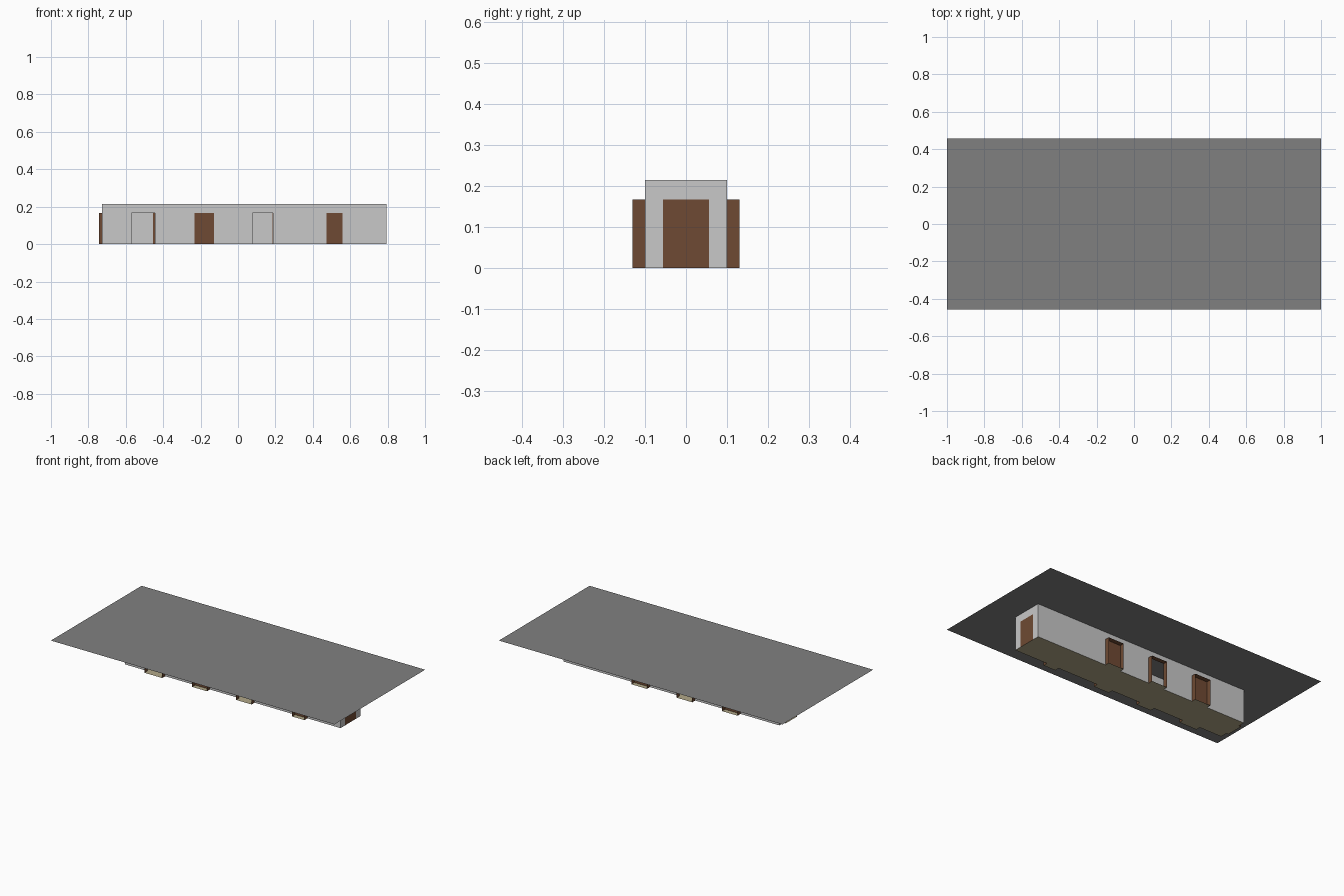
import bpy

if "Cube" in bpy.data.objects:
    bpy.data.objects.remove(bpy.data.objects["Cube"])

# Main sizes
X0, X1, W, H = -0.728, 0.793, 0.10, 0.215   # corridor ends, half width, height
DOOR_H = 0.167
DEPTH = 0.03                                # depth of the side door recesses


def srgb(r, g, b):
    lin = [((c / 255 + 0.055) / 1.055) ** 2.4 for c in (r, g, b)]
    return (*lin, 1.0)


def material(name, rgb):
    m = bpy.data.materials.new(name)
    m.diffuse_color = srgb(*rgb)
    m.use_nodes = True
    m.node_tree.nodes["Principled BSDF"].inputs["Base Color"].default_value = m.diffuse_color
    return m


WALL = material("pale_grey_wall", (200, 200, 200))
WOOD = material("brown_wood", (111, 74, 51))
FLOOR = material("beige_floor", (178, 168, 136))
CEIL = material("grey_ceiling", (128, 128, 128))


def sheets(name, quads, mat):
    """One object made of separate flat four-cornered sheets."""
    verts = [p for q in quads for p in q]
    faces = [tuple(range(i, i + 4)) for i in range(0, len(verts), 4)]
    me = bpy.data.meshes.new(name)
    me.from_pydata(verts, [], faces)
    me.materials.append(mat)
    ob = bpy.data.objects.new(name, me)
    bpy.context.collection.objects.link(ob)
    return ob


def flat(x0, x1, y0, y1, z):
    return [(x0, y0, z), (x1, y0, z), (x1, y1, z), (x0, y1, z)]


def build_side(name, place, u0, u1, doors, depth):
    """Wall with doorways. place(u, d, z) maps along-wall, outward and height
    to a point. doors holds (start, end, has_door)."""
    def upright(a, b, z0, z1):
        return [place(a, 0, z0), place(b, 0, z0), place(b, 0, z1), place(a, 0, z1)]

    # Wall panels between and above the doorways
    panels, u = [], u0
    for a, b, _ in doors:
        panels += [upright(u, a, 0, H), upright(a, b, DOOR_H, H)]
        u = b
    panels.append(upright(u, u1, 0, H))
    sheets(name + "_wall", panels, WALL)

    for i, (a, b, closed) in enumerate(doors, 1):
        if closed:
            sheets(f"{name}_door_{i}", [upright(a, b, 0, DOOR_H)], WOOD)
        if depth:
            # Frame sides and top, standing out from the wall
            frame = [[place(s, 0, 0), place(s, depth, 0),
                      place(s, depth, DOOR_H), place(s, 0, DOOR_H)] for s in (a, b)]
            frame.append([place(a, 0, DOOR_H), place(b, 0, DOOR_H),
                          place(b, depth, DOOR_H), place(a, depth, DOOR_H)])
            sheets(f"{name}_door_frame_{i}", frame, WOOD)
            # Threshold
            sheets(f"{name}_threshold_{i}", [[place(a, 0, 0), place(b, 0, 0),
                   place(b, depth, 0), place(a, depth, 0)]], FLOOR)


# Ceiling and floor
sheets("ceiling", [flat(-1, 1, -0.457, 0.457, H)], CEIL)
sheets("corridor_floor", [flat(X0, X1, -W, W, 0)], FLOOR)

# Long walls
build_side("front", lambda u, d, z: (u, -W - d, z), X0, X1,
           [(-0.57, -0.444, False), (-0.233, -0.128, True),
            (0.078, 0.187, False), (0.473, 0.559, True)], DEPTH)
build_side("back", lambda u, d, z: (u, W + d, z), X0, X1,
           [(-0.455, -0.345, True), (-0.135, -0.025, False),
            (0.185, 0.295, True)], DEPTH)

# End walls
build_side("right_end", lambda u, d, z: (X1 + d, u, z), -W, W,
           [(-0.056, 0.056, True)], 0)
build_side("left_end", lambda u, d, z: (X0 - d, u, z), -W, W,
           [(-0.056, 0.056, True)], 0.015)
